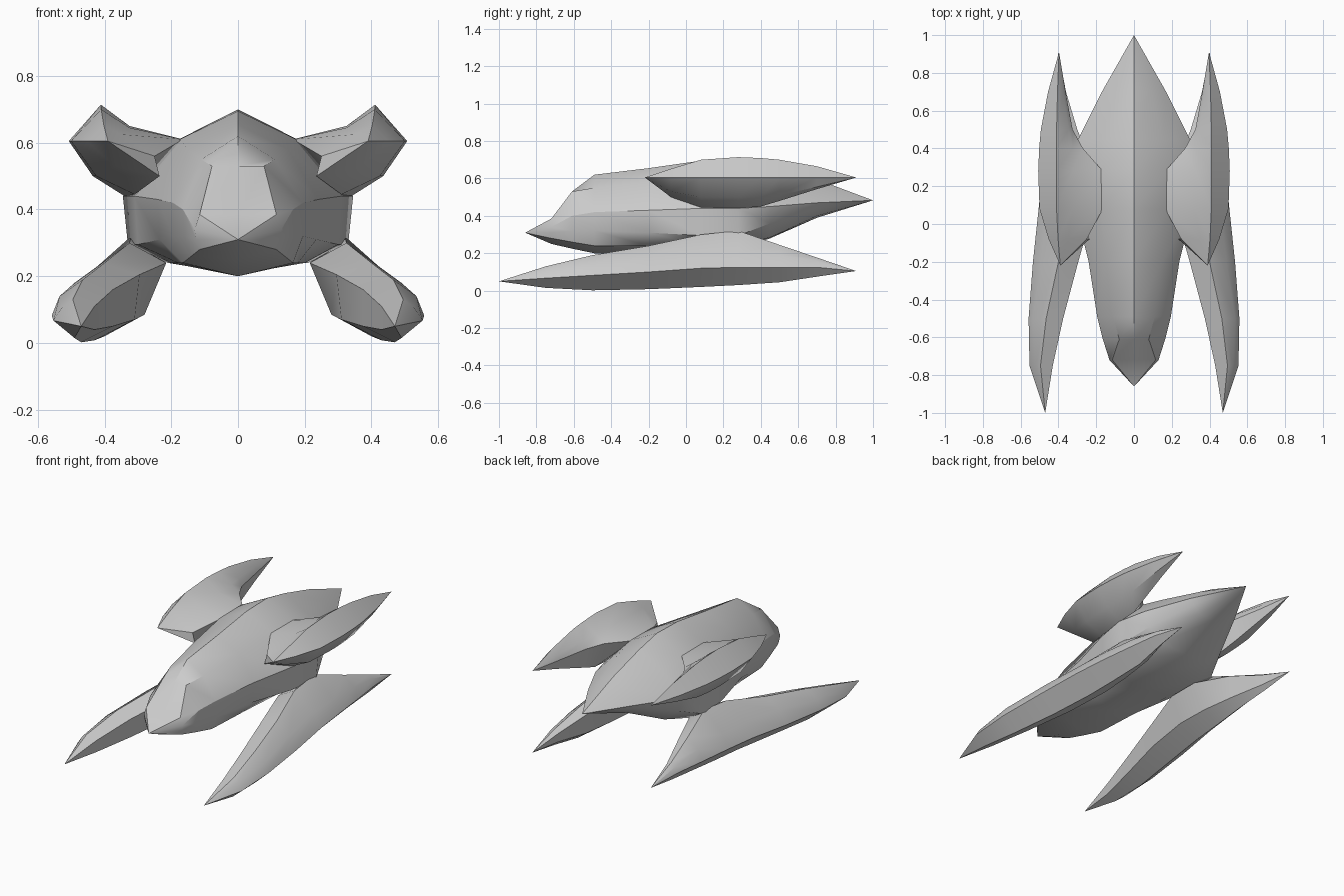
import bpy, bmesh, math


def loft(name, front, rings, back, mirror=False):
    """Skin closed cross-sections (y, [(x, z)...]) between two pointed tips."""
    bm = bmesh.new()
    tip_a, tip_b = bm.verts.new(front), bm.verts.new(back)
    loops = [[bm.verts.new((x, y, z)) for x, z in pts] for y, pts in rings]
    n = len(loops[0])
    for i in range(n):
        j = (i + 1) % n
        bm.faces.new((tip_a, loops[0][i], loops[0][j]))
        bm.faces.new((tip_b, loops[-1][j], loops[-1][i]))
        for a, b in zip(loops, loops[1:]):
            bm.faces.new((a[i], b[i], b[j], a[j]))
    bmesh.ops.recalc_face_normals(bm, faces=bm.faces)
    mesh = bpy.data.meshes.new(name)
    bm.to_mesh(mesh)
    bm.free()
    ob = bpy.data.objects.new(name, mesh)
    bpy.context.collection.objects.link(ob)
    if mirror:
        ob.modifiers.new("Mirror", 'MIRROR').use_bisect_axis[0] = False
    bpy.ops.object.select_all(action='DESELECT')
    ob.select_set(True)
    bpy.context.view_layer.objects.active = ob
    bpy.ops.object.shade_smooth_by_angle(angle=math.radians(32))
    return ob


def hull_ring(y, ridge, half, keel):
    """Full symmetric hull section from its right half."""
    left = [(-x, z) for x, z in reversed(half)]
    return y, [(0, ridge)] + half + [(0, keel)] + left


# Hull: ridge height, then shoulder, side, lower side, chine, then keel height
hull = [
    hull_ring(-.72, .385, [(.115, .385), (.13, .34), (.125, .31), (.115, .28)], .25),
    hull_ring(-.61, .53, [(.078, .53), (.165, .40), (.16, .32), (.14, .26)], .225),
    hull_ring(-.49, .62, [(.11, .55), (.195, .42), (.195, .32), (.165, .24)], .20),
    hull_ring(-.20, .655, [(.15, .58), (.24, .43), (.235, .31), (.18, .24)], .20),
    hull_ring(.08, .695, [(.175, .61), (.31, .44), (.30, .295), (.20, .24)], .205),
    hull_ring(.28, .70, [(.178, .61), (.345, .44), (.33, .295), (.21, .24)], .225),
    hull_ring(.45, .665, [(.155, .58), (.295, .45), (.26, .36), (.17, .285)], .28),
    hull_ring(.70, .595, [(.09, .545), (.17, .47), (.14, .44), (.09, .40)], .39),
]
loft("hull", (0, -.86, .31), hull, (0, 1, .483))

# Upper wings: outer edge, top, inner top, root top, root bottom, underside
upper = [
    (-.08, [(.452, .605), (.402, .652), (.35, .625), (.25, .56), (.235, .50), (.37, .53)]),
    (.08, [(.50, .605), (.41, .70), (.325, .645), (.165, .61), (.31, .445), (.425, .50)]),
    (.28, [(.507, .605), (.411, .714), (.325, .65), (.165, .61), (.34, .44), (.435, .50)]),
    (.40, [(.502, .605), (.41, .709), (.325, .65), (.27, .61), (.335, .45), (.43, .50)]),
    (.50, [(.493, .605), (.41, .70), (.345, .645), (.325, .60), (.35, .48), (.43, .51)]),
    (.70, [(.455, .605), (.405, .665), (.375, .63), (.362, .60), (.375, .543), (.42, .555)]),
]
loft("upper_wings", (.39, -.22, .605), upper, (.397, .91, .605), mirror=True)

# Lower wings: outer edge, outer top, root top, root inner, inner edge, keel
lower = [
    (-.75, [(.553, .067), (.525, .11), (.495, .13), (.43, .11), (.43, .04), (.49, .015)]),
    (-.50, [(.558, .082), (.535, .14), (.465, .19), (.375, .16), (.375, .05), (.47, .002)]),
    (-.20, [(.535, .10), (.49, .18), (.40, .24), (.295, .205), (.31, .07), (.43, .008)]),
    (.08, [(.505, .12), (.455, .20), (.325, .30), (.215, .24), (.28, .085), (.40, .02)]),
    (.28, [(.485, .125), (.445, .20), (.32, .32), (.215, .24), (.29, .09), (.39, .03)]),
    (.50, [(.46, .125), (.43, .19), (.36, .245), (.30, .22), (.32, .09), (.38, .045)]),
    (.70, [(.435, .125), (.42, .16), (.39, .177), (.36, .16), (.37, .10), (.395, .075)]),
]
loft("lower_wings", (.47, -1, .05), lower, (.40, .91, .105), mirror=True)
